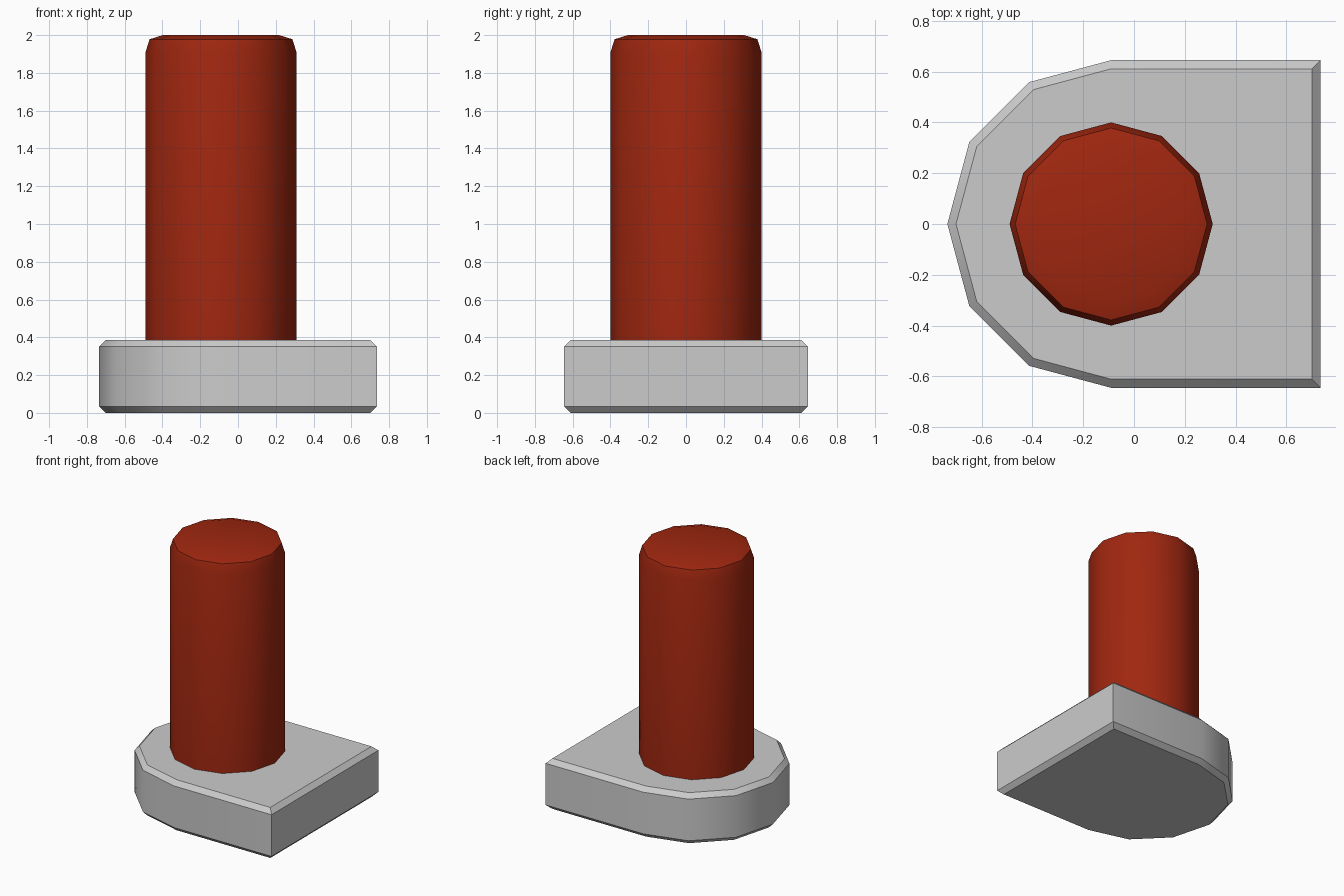
import bpy
import bmesh
from math import sin, cos, pi, radians

old = bpy.data.objects.get("Cube")
if old:
    bpy.data.objects.remove(old, do_unlink=True)

CENTRE_X = -0.09   # shared axis of the post and the rounded end
STEP = pi / 6      # twelve sides per full turn


def material(name, colour):
    mat = bpy.data.materials.new(name)
    mat.use_nodes = True
    mat.diffuse_color = colour
    mat.node_tree.nodes["Principled BSDF"].inputs["Base Color"].default_value = colour
    return mat


def arc(radius, first, last):
    return [(CENTRE_X + radius * cos(i * STEP), radius * sin(i * STEP))
            for i in range(first, last)]


def loft(name, rings, mat):
    """Skin a stack of (outline, z) rings and cap both ends."""
    bm = bmesh.new()
    loops = [[bm.verts.new((x, y, z)) for x, y in outline] for outline, z in rings]
    for low, high in zip(loops, loops[1:]):
        for i in range(len(low)):
            j = (i + 1) % len(low)
            bm.faces.new((low[i], low[j], high[j], high[i]))
    bm.faces.new(loops[0][::-1])
    bm.faces.new(loops[-1])
    mesh = bpy.data.meshes.new(name)
    bm.to_mesh(mesh)
    bm.free()
    mesh.materials.append(mat)
    obj = bpy.data.objects.new(name, mesh)
    bpy.context.collection.objects.link(obj)
    bpy.ops.object.select_all(action="DESELECT")
    obj.select_set(True)
    bpy.context.view_layer.objects.active = obj
    bpy.ops.object.shade_smooth_by_angle(angle=radians(38))
    return obj


def base_outline(inset):
    """Square at +x, half round at -x."""
    half = 0.645 - inset
    end = 0.735 - inset
    return arc(half, 3, 10) + [(end, -half), (end, half)]


# Base plate with chamfered top and bottom rims
BEVEL = 0.034
HEIGHT = 0.386
loft("base_plate", [(base_outline(BEVEL), 0), (base_outline(0), BEVEL),
                    (base_outline(0), HEIGHT - BEVEL), (base_outline(BEVEL), HEIGHT)],
     material("light grey", (0.6, 0.6, 0.6, 1)))

# Upright post with a rounded top rim
post_profile = [(0.4, 0.3), (0.4, 1.908), (0.378, 1.978), (0.308, 2.0)]
loft("post", [(arc(r, 0, 12), z) for r, z in post_profile],
     material("dark red", (0.35, 0.02, 0.005, 1)))
